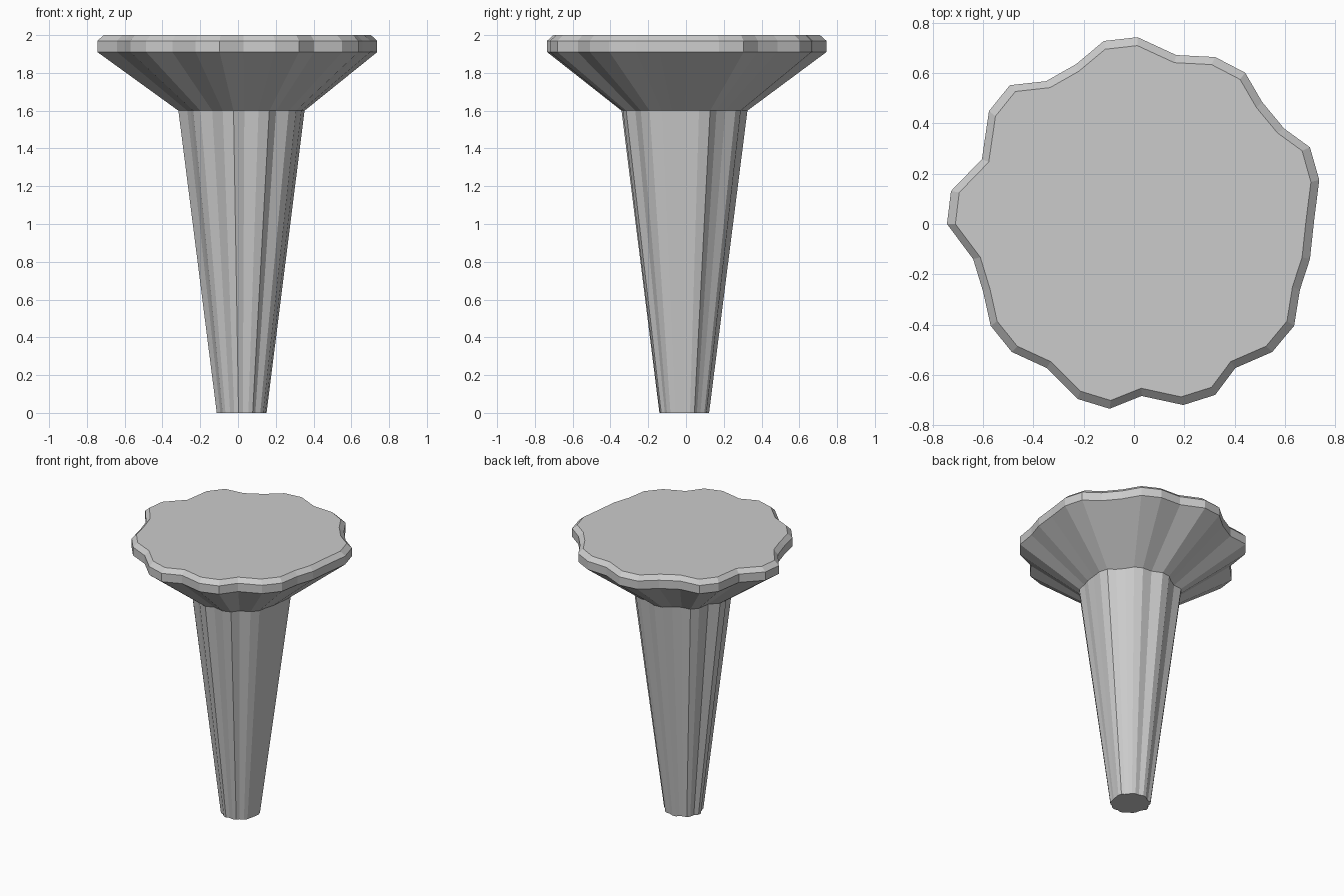
import bpy, bmesh

if "Cube" in bpy.data.objects:
    bpy.data.objects.remove(bpy.data.objects["Cube"])

# Irregular rim outline shared by every cross-section
OUTLINE = [
    (.737, .175), (.70, .305), (.597, .38), (.51, .485), (.442, .602), (.323, .664),
    (.168, .672), (.014, .743), (-.12, .728), (-.23, .636), (-.35, .568), (-.494, .552),
    (-.577, .449), (-.605, .258), (-.728, .131), (-.744, 0), (-.64, -.139), (-.60, -.27),
    (-.57, -.405), (-.486, -.509), (-.347, -.573), (-.224, -.696), (-.097, -.735),
    (.03, -.684), (.196, -.72), (.323, -.68), (.403, -.573), (.55, -.509), (.637, -.405),
    (.66, -.262), (.70, -.139), (.716, .01)]


def loft(name, sections, cap_bottom=False, cap_top=False):
    """Skin scaled copies of the outline; a section is (z, scale, dx, dy)."""
    bm = bmesh.new()
    rings = [[bm.verts.new((x * s + dx, y * s + dy, z)) for x, y in OUTLINE]
             for z, s, dx, dy in sections]
    n = len(OUTLINE)
    for low, high in zip(rings, rings[1:]):
        for i in range(n):
            j = (i + 1) % n
            bm.faces.new((low[i], low[j], high[j], high[i]))
    if cap_bottom:
        bm.faces.new(rings[0][::-1])
    if cap_top:
        bm.faces.new(rings[-1])
    mesh = bpy.data.meshes.new(name)
    bm.to_mesh(mesh)
    bm.free()
    obj = bpy.data.objects.new(name, mesh)
    bpy.context.collection.objects.link(obj)
    return obj


# Tapered stem, slightly off centre under the top
neck = (1.6, .451, .02, -.01)
loft("stem", [(0, .178, .02, -.01), neck], cap_bottom=True)

# Flared underside, upright rim, bevelled edge and flat top
loft("flared_top", [neck, (1.91, 1, 0, 0), (1.97, 1, 0, 0), (2.0, .955, 0, 0)], cap_top=True)
